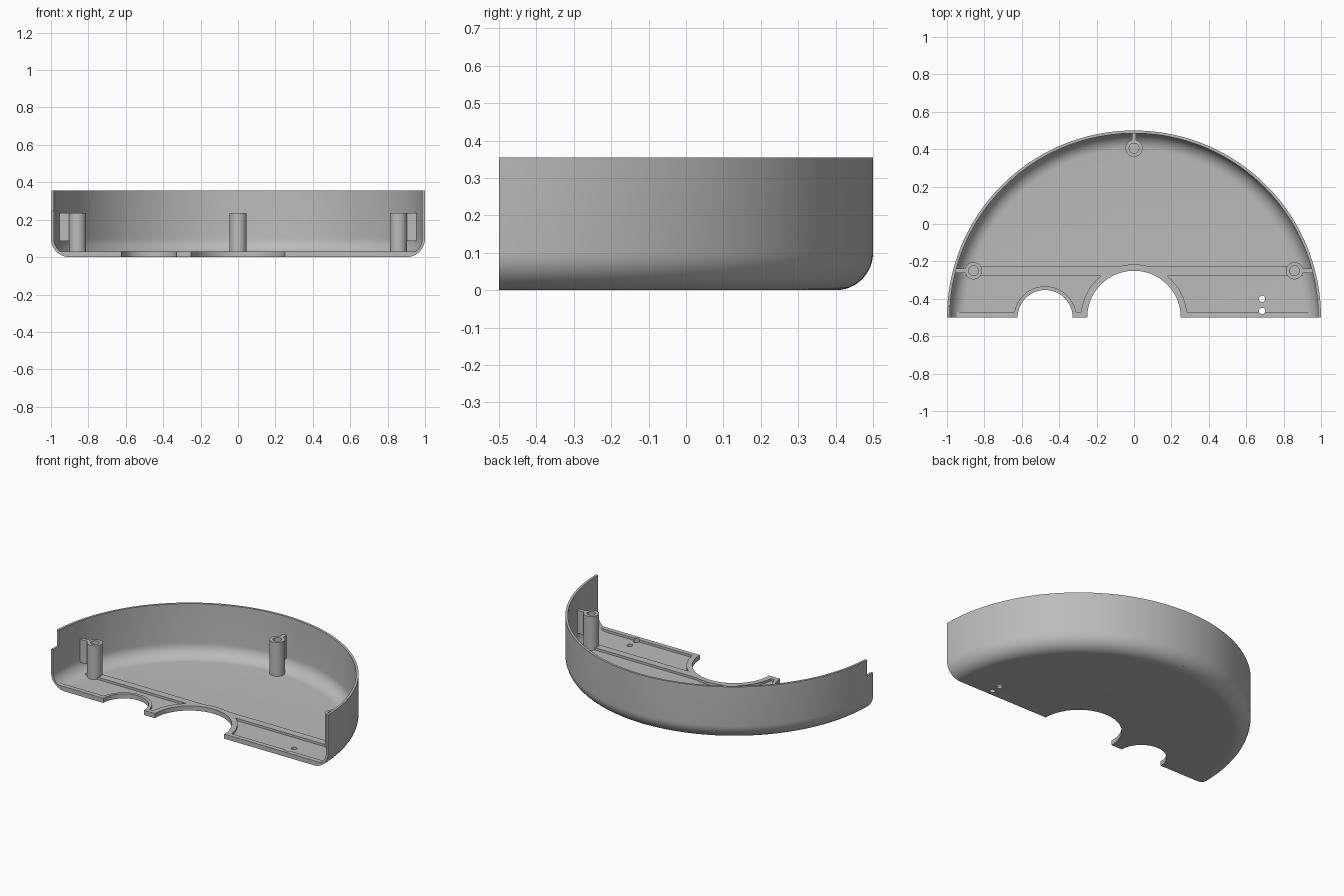
import bpy, bmesh, math
from math import pi, sin, cos

if "Cube" in bpy.data.objects:
    bpy.data.objects.remove(bpy.data.objects["Cube"], do_unlink=True)

grey = bpy.data.materials.new("plain grey")
grey.use_nodes = True
colour = (0.5, 0.5, 0.5, 1)
grey.diffuse_color = colour
grey.node_tree.nodes["Principled BSDF"].inputs["Base Color"].default_value = colour

FRONT = -0.5          # flat front plane, also the centre line of the half round
WALL, FILLET, TOP = 0.015, 0.1, 0.355
RIM_LOW, RIM_TOP = 0.013, 0.03
BIG, SMALL = (0, 0.25, 0.284), (-0.475, 0.147, 0.167)   # x, hole radius, rim radius


def make_object(name, bm):
    bmesh.ops.recalc_face_normals(bm, faces=bm.faces)
    mesh = bpy.data.meshes.new(name)
    bm.to_mesh(mesh)
    bm.free()
    mesh.materials.append(grey)
    obj = bpy.data.objects.new(name, mesh)
    bpy.context.collection.objects.link(obj)
    return obj


def arc(x, y, r, start, end, steps):
    return [(x + r * cos(start + (end - start) * i / steps),
             y + r * sin(start + (end - start) * i / steps)) for i in range(steps + 1)]


def prism(name, outline, low, high):
    bm = bmesh.new()
    face = bm.faces.new([bm.verts.new((x, y, low)) for x, y in outline])
    top = bmesh.ops.extrude_face_region(bm, geom=[face])["geom"]
    bmesh.ops.translate(bm, vec=(0, 0, high - low),
                        verts=[v for v in top if isinstance(v, bmesh.types.BMVert)])
    return make_object(name, bm)


def box(name, x0, x1, y0, y1, low, high):
    return prism(name, [(x0, y0), (x1, y0), (x1, y1), (x0, y1)], low, high)


def cylinder(name, x, y, r, low, high, steps=40):
    return prism(name, arc(x, y, r, 0, 2 * pi, steps)[:-1], low, high)


def combine(target, tool, operation):
    mod = target.modifiers.new(operation, "BOOLEAN")
    mod.operation, mod.solver, mod.object = operation, "EXACT", tool
    bpy.context.view_layer.update()
    graph = bpy.context.evaluated_depsgraph_get()
    mesh = bpy.data.meshes.new_from_object(target.evaluated_get(graph))
    target.modifiers.clear()
    target.data = mesh
    bpy.data.objects.remove(tool, do_unlink=True)


def half_shell(name, steps=96):
    # Half-turned bowl section with rounded lower edge
    centre = 1 - FILLET
    profile = [(0, 0)] + arc(centre, FILLET, FILLET, -pi / 2, 0, 12)
    profile += [(1, TOP), (1 - WALL, TOP)]
    profile += arc(centre, FILLET, FILLET - WALL, 0, -pi / 2, 12) + [(0, WALL)]
    bm = bmesh.new()
    rows = [[bm.verts.new((r * cos(pi * i / steps), FRONT + r * sin(pi * i / steps), z))
             for r, z in profile] for i in range(steps + 1)]
    for a, b in zip(rows, rows[1:]):
        for j in range(len(profile) - 1):
            bm.faces.new((a[j], a[j + 1], b[j + 1], b[j]))
    bm.faces.new(rows[0])
    bm.faces.new(rows[-1])
    bmesh.ops.remove_doubles(bm, verts=bm.verts, dist=1e-5)
    return make_object(name, bm)


shell = half_shell("half_round_shell")

# Raised front lip, cross ridge and rims around the two cut-outs
combine(shell, box("front_lip", -0.947, 0.947, FRONT, -0.47, RIM_LOW, RIM_TOP), "UNION")
combine(shell, box("cross_ridge", -0.909, 0.909, -0.277, -0.228, RIM_LOW, RIM_TOP), "UNION")
for x, hole, rim in (BIG, SMALL):
    combine(shell, prism("rim", arc(x, FRONT, rim, 0, pi, 48), RIM_LOW, RIM_TOP), "UNION")
for x, hole, rim in (BIG, SMALL):
    combine(shell, cylinder("cutout", x, FRONT, hole, -0.1, 0.1, 96), "DIFFERENCE")

# Two small through holes and the notch at the end of the right wall
for y in (-0.4, -0.465):
    combine(shell, cylinder("small_hole", 0.685, y, 0.017, -0.1, 0.1, 24), "DIFFERENCE")
combine(shell, box("notch", -1.1, -0.9, -0.6, -0.44, 0.25, 0.5), "DIFFERENCE")

parts = [shell]

# Screw posts with blind bores, each tied to the wall by a rib
POST_TOP, RIB_LOW, RIB_HALF = 0.235, 0.085, 0.012
for name, x, y in (("left", 0.858, -0.25), ("right", -0.858, -0.25), ("back", 0, 0.405)):
    post = cylinder(name + "_screw_post", x, y, 0.046, RIM_LOW, POST_TOP)
    if x:
        ends = sorted((x, math.copysign(0.96, x)))
        rib = box("rib", *ends, y - RIB_HALF, y + RIB_HALF, RIB_LOW, POST_TOP)
    else:
        rib = box("rib", -RIB_HALF, RIB_HALF, y, 0.49, RIB_LOW, POST_TOP)
    combine(post, rib, "UNION")
    combine(post, cylinder("bore", x, y, 0.026, RIM_TOP, 0.4), "DIFFERENCE")
    parts.append(post)

bpy.ops.object.select_all(action="DESELECT")
for obj in parts:
    obj.select_set(True)
bpy.context.view_layer.objects.active = shell
bpy.ops.object.shade_smooth_by_angle(angle=math.radians(30))
